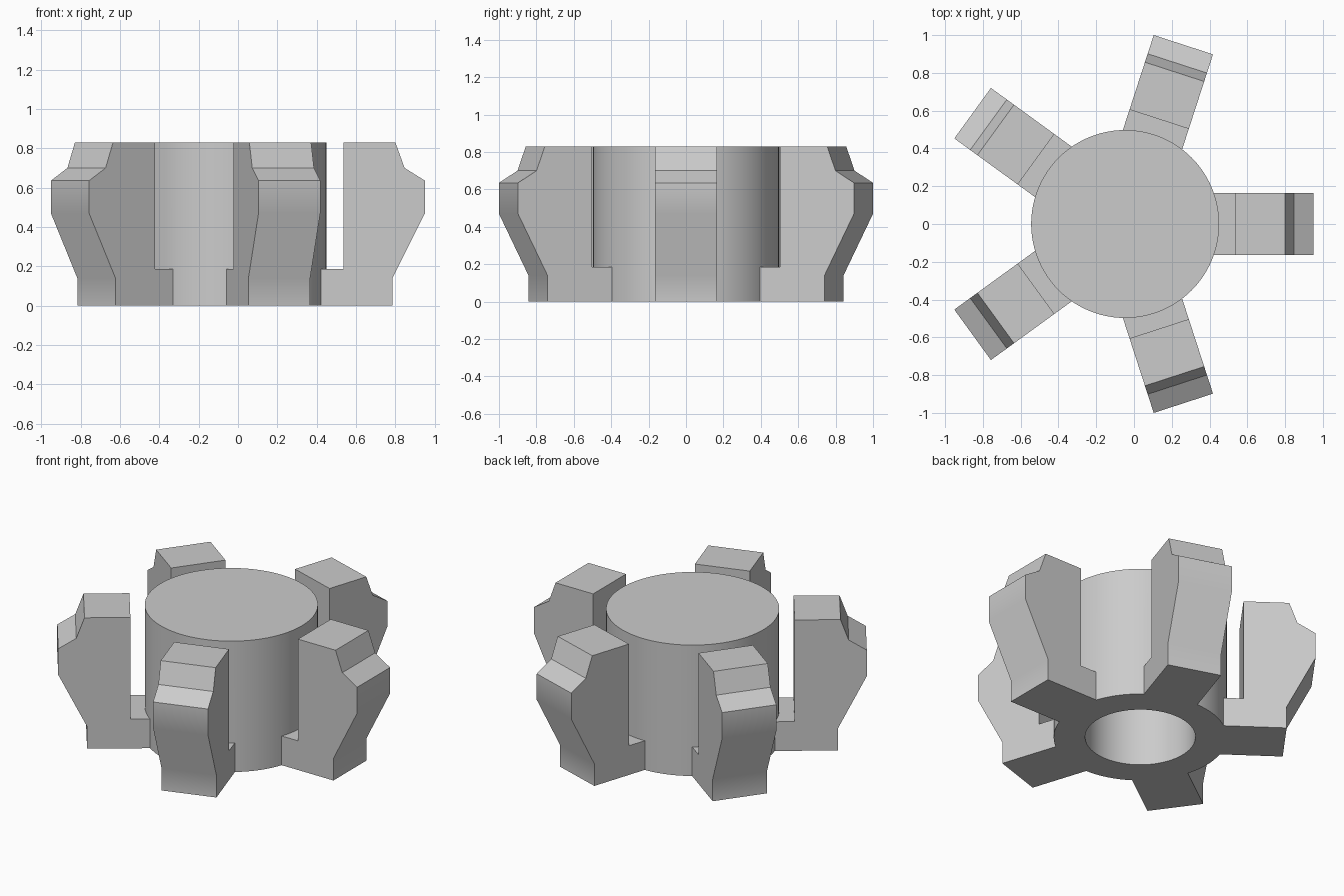
import bpy
import bmesh
from math import cos, sin, pi, tau, radians

CENTRE_X = -0.047
HEIGHT = 0.83
HUB_R, BORE_R, BORE_DEPTH = 0.4975, 0.317, 0.65
ARM_HALF = 0.165
ARMS = 5
SIDES = 96

cube = bpy.data.objects.get("Cube")
if cube:
    bpy.data.objects.remove(cube, do_unlink=True)

grey = bpy.data.materials.new("plain grey")
grey.use_nodes = True
colour = (0.6, 0.6, 0.6, 1)
grey.diffuse_color = colour
grey.node_tree.nodes["Principled BSDF"].inputs["Base Color"].default_value = colour


def make_object(name, bm):
    bmesh.ops.recalc_face_normals(bm, faces=bm.faces)
    mesh = bpy.data.meshes.new(name)
    bm.to_mesh(mesh)
    bm.free()
    mesh.materials.append(grey)
    obj = bpy.data.objects.new(name, mesh)
    obj.location.x = CENTRE_X
    bpy.context.collection.objects.link(obj)
    return obj


def ring(bm, r, z):
    return [bm.verts.new((r * cos(tau * i / SIDES), r * sin(tau * i / SIDES), z))
            for i in range(SIDES)]


# Hub: a closed drum with a blind bore from below
bm = bmesh.new()
rings = [ring(bm, HUB_R, HEIGHT), ring(bm, HUB_R, 0),
         ring(bm, BORE_R, 0), ring(bm, BORE_R, BORE_DEPTH)]
for a, b in zip(rings, rings[1:]):
    for i in range(SIDES):
        j = (i + 1) % SIDES
        bm.faces.new((a[i], a[j], b[j], b[i]))
bm.faces.new(rings[0])
bm.faces.new(rings[-1])
hub = make_object("hub_with_arms", bm)

# Arms: one side profile (radius, height), extruded and repeated round the hub
profile = [(0.40, 0), (0.832, 0), (0.832, 0.14), (0.998, 0.47), (0.998, 0.635),
           (0.894, 0.70), (0.847, HEIGHT), (0.583, HEIGHT), (0.583, 0.185), (0.40, 0.185)]
bm = bmesh.new()
for k in range(ARMS):
    c, s = cos(tau * k / ARMS), sin(tau * k / ARMS)
    near, far = [[bm.verts.new((r * c - w * s, r * s + w * c, z)) for r, z in profile]
                 for w in (-ARM_HALF, ARM_HALF)]
    bm.faces.new(near)
    bm.faces.new(far[::-1])
    for i in range(len(profile)):
        j = (i + 1) % len(profile)
        bm.faces.new((near[j], near[i], far[i], far[j]))
arms = make_object("arms", bm)

# Merge the arm feet into the hub so the underside is one clean face
bpy.ops.object.select_all(action="DESELECT")
bpy.context.view_layer.objects.active = hub
hub.select_set(True)
bpy.context.view_layer.update()
union = hub.modifiers.new("join arms", "BOOLEAN")
union.operation = "UNION"
union.solver = "EXACT"
union.object = arms
bpy.ops.object.modifier_apply(modifier=union.name)
bpy.data.objects.remove(arms, do_unlink=True)
bpy.ops.object.shade_smooth_by_angle(angle=radians(30))
